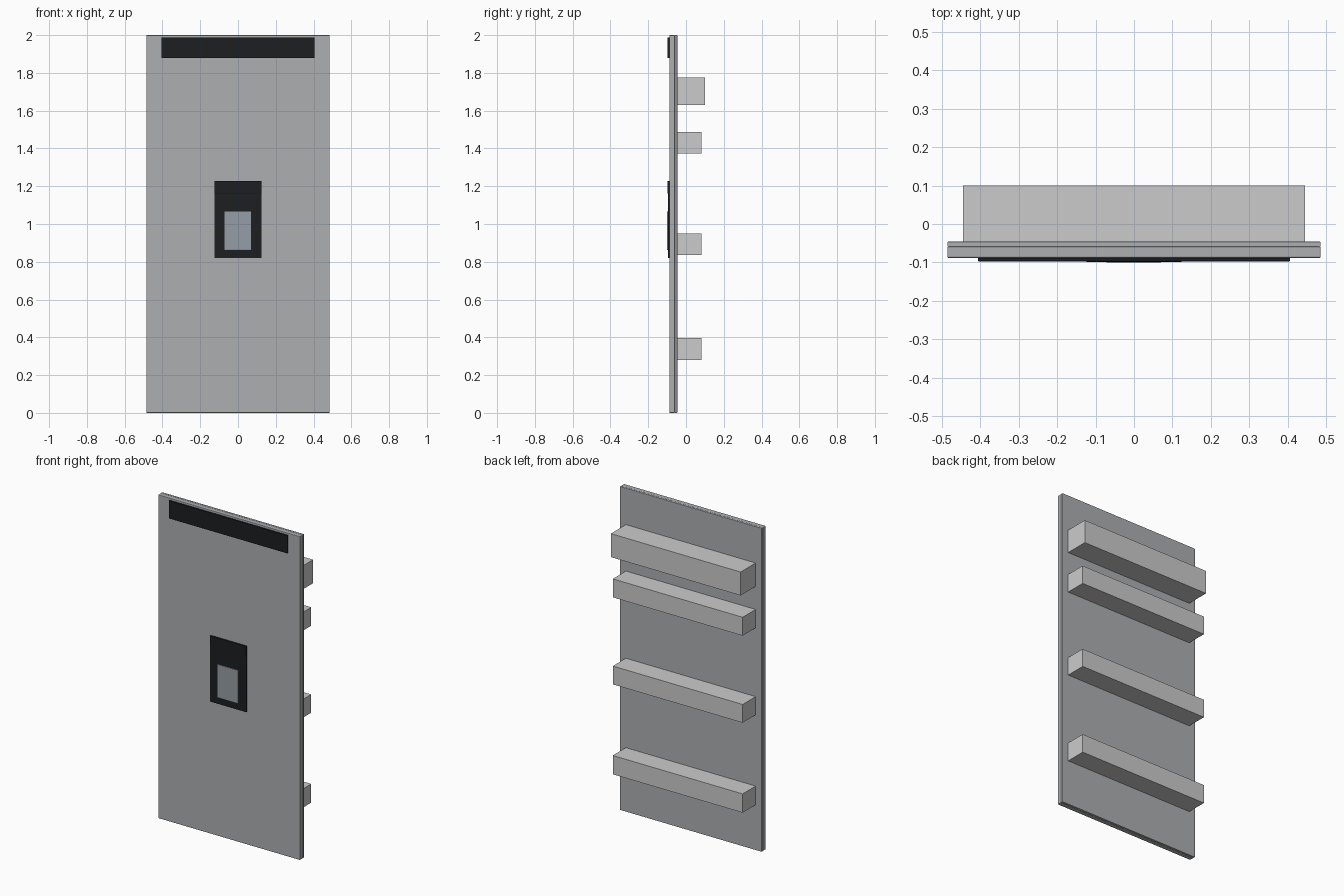
import bpy

if "Cube" in bpy.data.objects:
    bpy.data.objects.remove(bpy.data.objects["Cube"])


def material(name, color):
    m = bpy.data.materials.new(name)
    m.diffuse_color = color
    m.use_nodes = True
    m.node_tree.nodes["Principled BSDF"].inputs["Base Color"].default_value = m.diffuse_color
    return m


black = material("black_gloss", (0.012, 0.013, 0.015, 1))
steel = material("steel", (0.42, 0.43, 0.44, 1))
glass = material("recess_grey", (0.30, 0.34, 0.38, 1))


def box(name, x, y, z, mat=None, bevel=0.0):
    """Box from (min, max) ranges on each axis, with an optional small edge bevel."""
    spans = (x, y, z)
    bpy.ops.mesh.primitive_cube_add(size=1, location=[(a + b) / 2 for a, b in spans])
    ob = bpy.context.object
    ob.name = name
    ob.scale = [b - a for a, b in spans]
    bpy.ops.object.transform_apply(location=False, rotation=False, scale=True)
    if mat:
        ob.data.materials.append(mat)
    if bevel:
        mod = ob.modifiers.new("edge", "BEVEL")
        mod.width = bevel
        mod.segments = 2
    return ob


# Door: outer skin and thin inner liner
box("door_skin", (-0.485, 0.485), (-0.088, -0.059), (0, 2), steel, 0.003)
box("door_liner", (-0.485, 0.485), (-0.059, -0.046), (0, 2), steel, 0.002)

# Control strip across the top
box("control_strip", (-0.405, 0.405), (-0.097, -0.086), (1.878, 1.988), black, 0.001)

# Dispenser: backing plate, raised control panel, tray window
box("dispenser_plate", (-0.124, 0.124), (-0.095, -0.086), (0.82, 1.228), black, 0.001)
box("dispenser_panel", (-0.124, 0.124), (-0.099, -0.093), (1.162, 1.228), black, 0.001)
box("dispenser_window", (-0.072, 0.07), (-0.1, -0.093), (0.863, 1.066), glass, 0.001)

# Door bins on the inside: (bottom, top, back)
bins = [(0.28, 0.396, 0.081), (0.836, 0.949, 0.081), (1.374, 1.488, 0.081), (1.63, 1.775, 0.1)]
for i, (lo, hi, back) in enumerate(bins, 1):
    box(f"door_bin_{i}", (-0.444, 0.444), (-0.048, back), (lo, hi))
